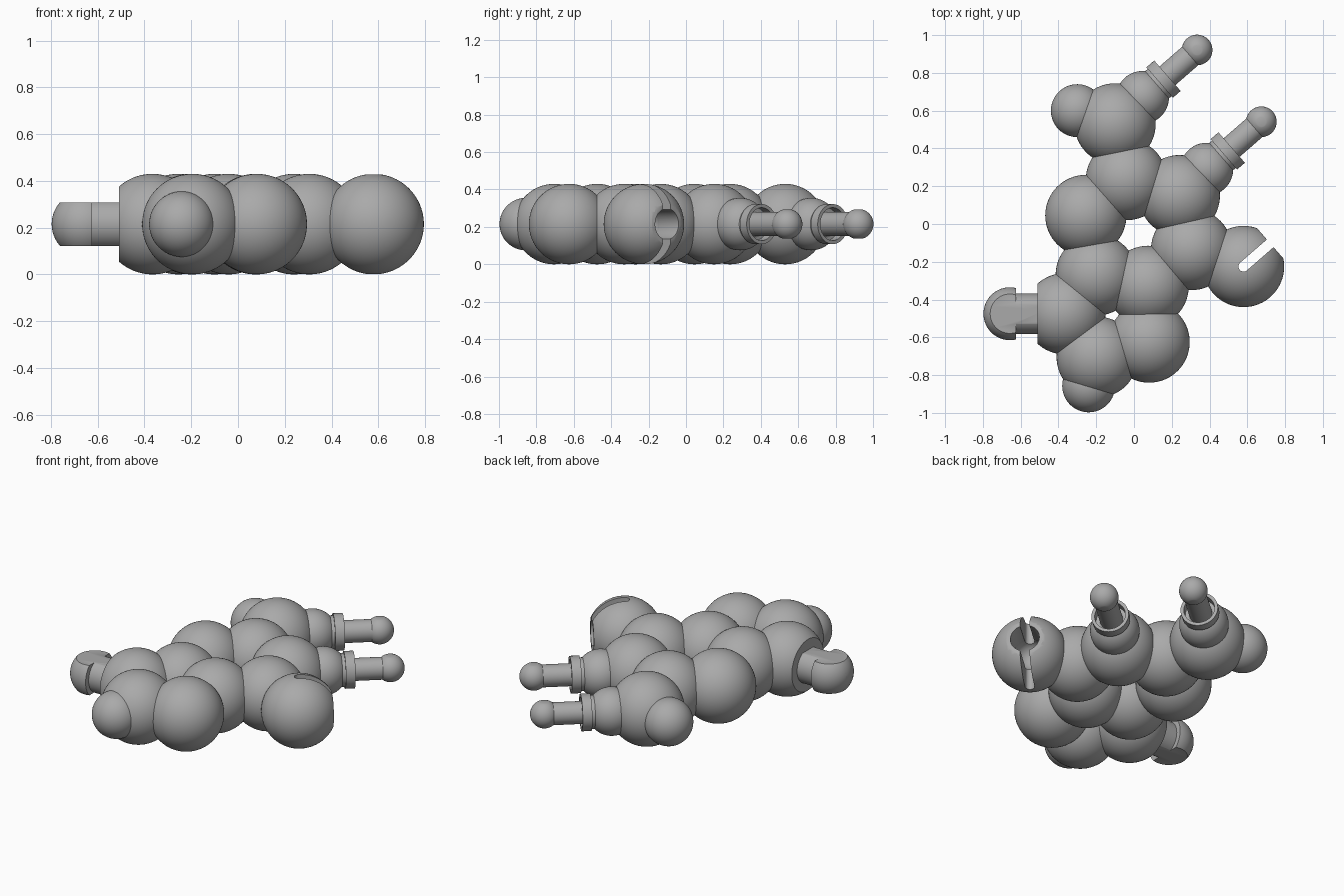
import bpy, bmesh, math
from mathutils import Matrix, Vector

if "Cube" in bpy.data.objects:
    bpy.data.objects.remove(bpy.data.objects["Cube"], do_unlink=True)

GREY = 0.4
mat = bpy.data.materials.new("plain grey")
mat.use_nodes = True
mat.diffuse_color = (GREY, GREY, GREY, 1)
mat.node_tree.nodes["Principled BSDF"].inputs["Base Color"].default_value = (GREY, GREY, GREY, 1)

R, SMALL = 0.215, 0.14          # large and small ball radii
MID = 0.215                     # height of the common centre plane
AIM = math.radians(41)          # direction of pegs and socket
HEADING = Vector((math.cos(AIM), math.sin(AIM), 0))


def at(x, y):
    return Vector((x, y, MID))


def finish(name, bm, cuts=()):
    """Trim by (point, outward normal) planes, cap, and make an object."""
    for point, normal in cuts:
        res = bmesh.ops.bisect_plane(bm, geom=bm.verts[:] + bm.edges[:] + bm.faces[:], dist=1e-5,
                                     plane_co=point, plane_no=normal, clear_outer=True)
        rim = [e for e in res["geom_cut"] if isinstance(e, bmesh.types.BMEdge)]
        bmesh.ops.edgeloop_fill(bm, edges=rim)
    bmesh.ops.recalc_face_normals(bm, faces=bm.faces[:])
    mesh = bpy.data.meshes.new(name)
    bm.to_mesh(mesh)
    bm.free()
    mesh.materials.append(mat)
    obj = bpy.data.objects.new(name, mesh)
    bpy.context.collection.objects.link(obj)
    return obj


def ball(name, x, y, radius, cuts=()):
    bm = bmesh.new()
    bmesh.ops.create_uvsphere(bm, u_segments=64, v_segments=40, radius=radius,
                              matrix=Matrix.Translation(at(x, y)))
    return finish(name, bm, cuts)


def lathe(name, profile, origin, direction, cuts=()):
    """Spin (distance, radius) points around a direction from origin."""
    bm = bmesh.new()
    verts = [bm.verts.new((r, 0, d)) for d, r in profile]
    edges = [bm.edges.new(pair) for pair in zip(verts, verts[1:])]
    bmesh.ops.spin(bm, geom=verts + edges, cent=(0, 0, 0), axis=(0, 0, 1),
                   angle=math.tau, steps=48)
    bmesh.ops.remove_doubles(bm, verts=bm.verts[:], dist=1e-5)
    turn = Vector((0, 0, 1)).rotation_difference(direction).to_matrix().to_4x4()
    bm.transform(Matrix.Translation(origin) @ turn)
    return finish(name, bm, cuts)


def slot(x, y, angle, half=0.027, length=0.4):
    """Upright slot cutter with a round inner end at x, y."""
    bm = bmesh.new()
    outline = [(length, -half), (length, half)]
    for i in range(13):
        a = math.pi / 2 + math.pi * i / 12
        outline.append((half * math.cos(a), half * math.sin(a)))
    face = bm.faces.new([bm.verts.new((px, py, -0.5)) for px, py in outline])
    res = bmesh.ops.extrude_face_region(bm, geom=[face])
    top = [v for v in res["geom"] if isinstance(v, bmesh.types.BMVert)]
    bmesh.ops.translate(bm, verts=top, vec=(0, 0, 1))
    bm.transform(Matrix.Translation(at(x, y)) @ Matrix.Rotation(angle, 4, 'Z'))
    return finish("slot_cutter", bm)


def carve(obj, cutter):
    cutter.hide_render = True
    mod = obj.modifiers.new("carve", 'BOOLEAN')
    mod.operation, mod.solver, mod.object = 'DIFFERENCE', 'EXACT', cutter
    bpy.context.view_layer.objects.active = obj
    bpy.ops.object.modifier_apply(modifier=mod.name)
    bpy.data.objects.remove(cutter, do_unlink=True)


parts = []

# Large balls of the two joined rings and the upper branch
rings = {
    "upper_branch_ball": (-0.10, 0.53),
    "upper_ring_ball": (-0.04, 0.235),
    "upper_ring_right_ball": (-0.255, 0.045),
    "upper_ring_left_ball": (0.24, 0.15),
    "shared_left_ball": (0.075, -0.33),
    "shared_right_ball": (-0.20, -0.27),
    "lower_ring_left_ball": (0.08, -0.625),
    "lower_ring_front_ball": (-0.195, -0.705),
}
for name, (x, y) in rings.items():
    parts.append(ball(name, x, y, R))

# Ball beside the socket, trimmed so that it stays out of the cavity
socket, beside = at(0.58, -0.225), at(0.305, -0.135)
parts.append(ball("socket_side_ball", beside.x, beside.y, R,
                  [((socket + beside) / 2, socket - beside)]))

# Ball with a flat face for the clip
CLIP_Y = -0.475
parts.append(ball("clip_base_ball", -0.366, CLIP_Y, R, [(at(-0.51, CLIP_Y), (-1, 0, 0))]))

# Small end balls
parts.append(ball("upper_end_ball", -0.30, 0.60, SMALL))
parts.append(ball("front_end_ball", -0.24, -0.857, SMALL))

# Two pegs, each with a small ball, a grooved collar and a rounded tip
peg_profile = [(0.05, 0), (0.05, 0.096), (0.12, 0.096), (0.12, 0.107), (0.175, 0.107),
               (0.175, 0.088), (0.12, 0.088), (0.12, 0.065), (0.383, 0.065), (0.383, 0)]
for label, x, y in (("upper", 0.045, 0.67), ("lower", 0.385, 0.29)):
    parts.append(ball(label + "_peg_base", x, y, SMALL))
    parts.append(lathe(label + "_peg", peg_profile, at(x, y), HEADING))
    tip = at(x, y) + HEADING * 0.383
    flats = [(tip + Vector((0, 0, s * 0.077)), (0, 0, s)) for s in (-1, 1)]
    parts.append(ball(label + "_peg_tip", tip.x, tip.y, 0.081, flats))

# Socket ball: flat mouth, round bore and a spring slot
socket_ball = ball("socket_ball", socket.x, socket.y, R, [(socket + HEADING * 0.187, HEADING)])
carve(socket_ball, lathe("bore_cutter", [(0, 0), (0, 0.083), (0.4, 0.083), (0.4, 0)],
                         socket, HEADING))
carve(socket_ball, ball("cavity_cutter", socket.x, socket.y, 0.088))
carve(socket_ball, slot(socket.x, socket.y, AIM))
parts.append(socket_ball)

# Split clip: rounded head on a neck, flattened above and below
HEAD = 0.147                    # head centre, measured out from the flat face
clip_profile = [(-0.02, 0), (-0.02, 0.107), (0.115, 0.107)]
for i in range(17):
    a = math.radians(103) * (1 - i / 16)
    clip_profile.append((HEAD + SMALL * math.cos(a), SMALL * math.sin(a)))
flats = [((0, 0, MID + s * 0.093), (0, 0, s)) for s in (-1, 1)]
clip = lathe("split_clip", clip_profile, at(-0.51, CLIP_Y), Vector((-1, 0, 0)), flats)
carve(clip, slot(-0.585, CLIP_Y, math.pi))
parts.append(clip)

# Smooth shading with sharp edges kept
bpy.ops.object.select_all(action='DESELECT')
for obj in parts:
    obj.select_set(True)
bpy.context.view_layer.objects.active = parts[0]
bpy.ops.object.shade_smooth_by_angle(angle=math.radians(30))
